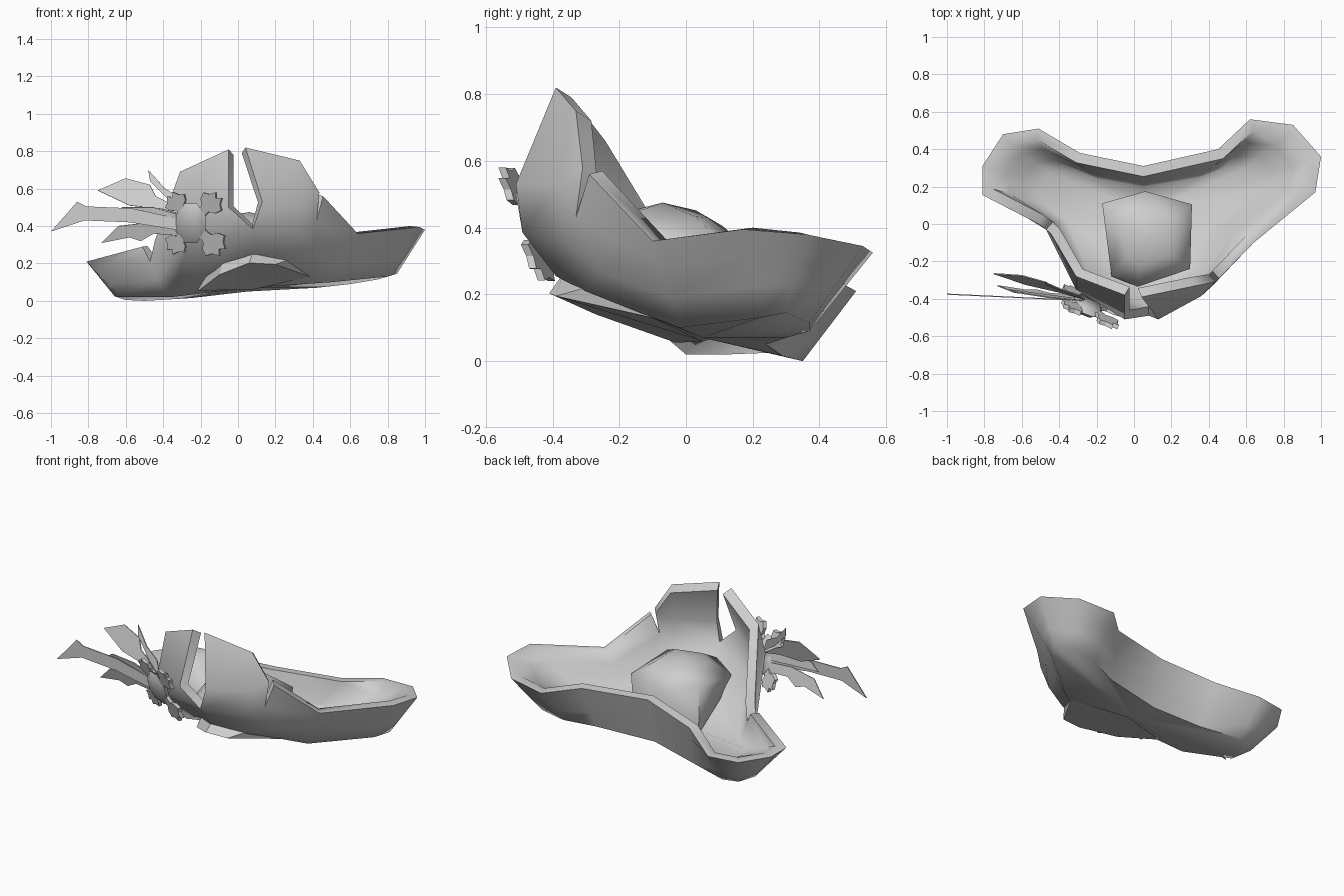
import bpy, bmesh, math
from mathutils import Vector as V

if "Cube" in bpy.data.objects:
    bpy.data.objects.remove(bpy.data.objects["Cube"])

grey = bpy.data.materials.new("plain grey")
grey.diffuse_color = (0.62, 0.62, 0.62, 1)
grey.use_nodes = True
grey.node_tree.nodes["Principled BSDF"].inputs["Base Color"].default_value = grey.diffuse_color


def make(name, faces, angle=38, thick=0.0, offset=-1.0, rims=(), inner=()):
    """Object from faces given as lists of points; matching points are welded."""
    bm = bmesh.new()
    for f in faces:
        bm.faces.new([bm.verts.new(p) for p in f])
    bmesh.ops.remove_doubles(bm, verts=bm.verts, dist=0.0005)
    bmesh.ops.dissolve_degenerate(bm, edges=bm.edges, dist=0.0004)
    if not thick:
        bmesh.ops.recalc_face_normals(bm, faces=bm.faces)
    me = bpy.data.meshes.new(name)
    bm.to_mesh(me)
    bm.free()
    me.materials.append(grey)
    ob = bpy.data.objects.new(name, me)
    bpy.context.collection.objects.link(ob)
    bpy.ops.object.select_all(action='DESELECT')
    bpy.context.view_layer.objects.active = ob
    ob.select_set(True)
    if thick:
        n = len(me.vertices)
        m = ob.modifiers.new("wall", 'SOLIDIFY')
        m.thickness, m.offset = thick, offset
        bpy.ops.object.modifier_apply(modifier=m.name)
        # level the inner rim with the outer rim, then shape the bowl inside
        vs = ob.data.vertices
        for i in range(n):
            if any((vs[i].co - r).length < .001 for r in rims):
                drop = -.03 if vs[i].co.z > .65 else .01
                vs[i + n].co.z = min(vs[i + n].co.z, vs[i].co.z + drop)
            for outer_point, inner_point in inner:
                if (vs[i].co - outer_point).length < .001:
                    vs[i + n].co = inner_point
    bpy.ops.object.shade_smooth_by_angle(angle=math.radians(angle))
    return ob


def column(rim, base, upper=None, lower=None):
    """Bottom-to-top points of the brim wall at one station."""
    r, b = V(rim), V(base)
    return [b, V(lower) if lower else b.lerp(r, 0.35),
            V(upper) if upper else b.lerp(r, 0.7), r]


# Brim: three wall panels, split by slits that share their lower points
front_base, notch = (.08, -.39, .255), (.08, -.49, .385)
slit_r = dict(base=(.36, -.15, .15), upper=(.42, -.33, .43), lower=(.42, -.26, .27))
slit_l = dict(base=(-.36, .0, .02), upper=(-.47, -.03, .21), lower=(-.43, -.03, .11))
panels = [
    [column((.04, -.39, .82), front_base, (.13, -.51, .53), notch),
     column((.33, -.33, .75), (.28, -.30, .21), (.36, -.385, .53), (.34, -.36, .36)),
     column((.435, -.31, .58), **slit_r)],
    [column((.455, -.29, .56), **slit_r),
     column((.64, -.10, .36), (.50, -.02, .10)),
     column((.97, .17, .395), (.80, .22, .13)),
     column((1.0, .36, .38), (.85, .30, .145)),
     column((.85, .53, .345), (.75, .37, .115)),
     column((.62, .56, .325), (.60, .37, .09)),
     column((.45, .40, .34), (.42, .30, .07)),
     column((.05, .31, .34), (.05, .24, .05)),
     column((-.29, .38, .28), (-.25, .29, .015)),
     column((-.51, .51, .21), (-.50, .35, .0)),
     column((-.70, .48, .21), (-.60, .33, .005)),
     column((-.81, .31, .21), (-.66, .25, .025)),
     column((-.81, .155, .21), (-.63, .12, .02)),
     column((-.51, .0, .29), **slit_l)],
    [column((-.445, -.05, .32), **slit_l),
     column((-.31, -.28, .69), (-.20, -.13, .13), (-.31, -.35, .48), (-.26, -.33, .31)),
     column((-.05, -.38, .81), front_base, (-.05, -.51, .50), notch)],
]
faces, base_loop, rims = [], [], []
for panel in panels:
    for a, b in zip(panel, panel[1:]):
        faces += [[a[k], b[k], b[k + 1], a[k + 1]] for k in range(3)]
        base_loop.append(a[0])
    rims += [c[3] for c in panel]
hub = V((.06, .05, .07))  # closed underside
for a, b in zip(base_loop, base_loop[1:] + base_loop[:1]):
    faces.append([b, a, hub])
# inside of the side lobes: rim inset evenly, then an easy slope to the floor
inner, side = [], panels[1]
for prev, col, nxt in zip(side, side[1:], side[2:]):
    t1 = (col[3] - prev[3]).to_2d().normalized()
    t2 = (nxt[3] - col[3]).to_2d().normalized()
    t = (t1 + t2).normalized()
    w = .055 / max(.6, t.dot(t1))
    lip = col[3] + V((-t.y * w, t.x * w, .005))
    floor = col[0].lerp(V((hub.x, hub.y, col[0].z)), .22) + V((0, 0, .075))
    inner += [(col[0], floor), (col[1], floor.lerp(lip, .33)),
              (col[2], floor.lerp(lip, .67)), (col[3], lip)]
make("brim", faces, 72, thick=0.055, rims=rims, inner=inner)

# Crown: soft faceted dome inside the brim
ring = [V(p) for p in [(-.17, .11, .405), (.06, .175, .35), (.31, .105, .36),
                       (.30, -.24, .38), (.02, -.335, .37), (-.12, -.28, .32)]]
mid = V((.06, -.07, 0))
foot = [V((mid.x + (p.x - mid.x) * .95, mid.y + (p.y - mid.y) * .95,
           .1 + .55 * max(0, -p.y))) for p in ring]
top = [mid.lerp(p, .55) for p in ring]
for p, q in zip(top, ring):
    p.z = q.z * .4 + .29
apex = V((.06, -.07, .475))
faces = []
for i in range(6):
    j = (i + 1) % 6
    faces += [[foot[i], foot[j], ring[j], ring[i]],
              [ring[i], ring[j], top[j], top[i]], [top[i], top[j], apex]]
make("crown", faces, 75)

# Headband lip: arched band showing below the front of the brim
upper = [(-.21, -.04, .13), (-.08, -.25, .205), (.08, -.37, .26), (.27, -.30, .22), (.38, -.10, .14)]
lower = [(-.21, -.03, .055), (-.10, -.27, .14), (.06, -.41, .203), (.20, -.39, .195), (.385, -.10, .13)]
faces = []
for i in range(4):
    faces += [[upper[i], upper[i + 1], lower[i + 1], lower[i]],
              [lower[i], lower[i + 1], (.08, .05, .06)]]
make("headband_lip", faces, 22)


# Badge: oval boss over two crossed bars with knobbed ends
def on_badge(x, z, d=0.0):
    return V((x - d * .35, -.45 - .4 * (x + .22) - .37 * (z - .42) - d, z))


def plate(outline, depth):
    a = [on_badge(x, z, depth) for x, z in outline]
    b = [on_badge(x, z, -depth) for x, z in outline]
    n = len(a)
    return [a, b[::-1]] + [[a[i], b[i], b[(i + 1) % n], a[(i + 1) % n]] for i in range(n)]


half = [(0, .025), (.11, .025), (.13, .055), (.164, .068), (.18, .04), (.212, .022)]
bar = half + [(.19, 0)] + [(u, -v) for u, v in reversed(half)]
faces = []
for tx, tz, s in [(.12, .12, 1), (-.10, .14, .9), (-.09, -.125, .9), (.13, -.12, 1.08)]:
    d = V((tx, tz)).normalized() * s
    faces += plate([(-.25 + d.x * u - d.y * v, .415 + d.y * u + d.x * v) for u, v in bar], .011)
make("badge_bars", faces, 20)

faces = []
rings = [[on_badge(-.25 + .085 * s * math.cos(t), .415 + .115 * s * math.sin(t), d)
          for t in [math.pi * (k + .5) / 4 for k in range(8)]]
         for s, d in [(.8, -.02), (1, .008), (.65, .03)]]
for a, b in zip(rings, rings[1:]):
    faces += [[a[k], a[(k + 1) % 8], b[(k + 1) % 8], b[k]] for k in range(8)]
make("badge_boss", faces + [rings[0], rings[-1]], 70)

# Feathers: thin blades fanning out to the side; (outline x z, depth at the tip, twist)
feathers = [
    ([(-1, .37), (-.86, .53), (-.81, .505), (-.57, .495), (-.27, .43), (-.27, .37), (-.58, .42), (-.82, .43)], -.375, 0),
    ([(-.75, .59), (-.60, .655), (-.47, .62), (-.44, .56), (-.38, .53), (-.26, .45), (-.40, .49), (-.58, .51)], -.265, .3),
    ([(-.48, .70), (-.39, .60), (-.30, .55), (-.26, .46), (-.36, .53), (-.47, .64)], -.31, .2),
    ([(-.73, .31), (-.64, .40), (-.47, .42), (-.28, .40), (-.33, .35), (-.45, .36), (-.52, .32), (-.58, .34)], -.33, -.3),
    ([(-.62, .50), (-.68, .46), (-.50, .44), (-.27, .41), (-.28, .45), (-.45, .50)], -.35, -.2),
]
for i, (outline, tip_y, twist) in enumerate(feathers):
    tip_x, tip_z = min(outline)
    blade = []
    for x, z in outline:
        t = (x + .26) / (tip_x + .26)
        spine = .43 + (tip_z - .43) * t
        blade.append(V((x, -.41 + (tip_y + .41) * t + twist * (z - spine), z)))
    make("feather_%d" % (i + 1), [blade], 30, thick=.006, offset=0)
